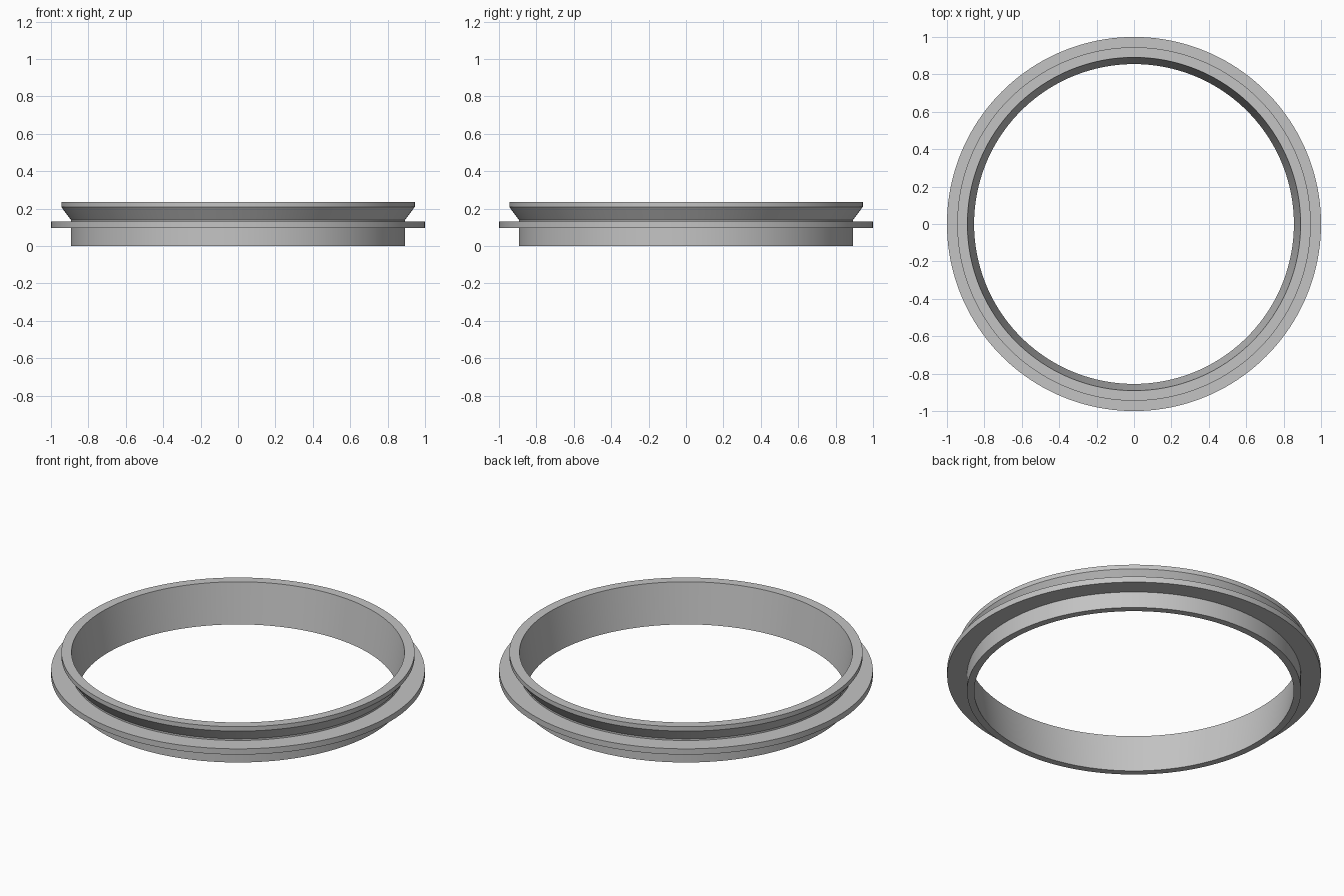
import bpy
import bmesh
import math
from mathutils import Matrix

cube = bpy.data.objects.get("Cube")
if cube:
    bpy.data.objects.remove(cube, do_unlink=True)

SEGMENTS = 160

# One plain grey metal
metal = bpy.data.materials.new("grey_metal")
metal.use_nodes = True
colour = (0.55, 0.55, 0.55, 1)
metal.diffuse_color = colour
metal.node_tree.nodes["Principled BSDF"].inputs["Base Color"].default_value = colour

# Cross-section (radius, height): sleeve, flange, groove, flared lip, tapered bore
profile = [
    (0.855, 0), (0.894, 0), (0.894, 0.096),
    (1, 0.096), (1, 0.13),
    (0.894, 0.13), (0.894, 0.14),
    (0.945, 0.209), (0.945, 0.235),
    (0.891, 0.235),
]


def lathe(name, section):
    """Revolve a closed cross-section around z."""
    bm = bmesh.new()
    rings = []
    for i in range(SEGMENTS):
        turn = Matrix.Rotation(math.tau * i / SEGMENTS, 3, "Z")
        rings.append([bm.verts.new(turn @ bm_point) for bm_point in section])
    count = len(section)
    for i, ring in enumerate(rings):
        following = rings[(i + 1) % SEGMENTS]
        for j in range(count):
            k = (j + 1) % count
            bm.faces.new((ring[j], following[j], following[k], ring[k]))
    bmesh.ops.recalc_face_normals(bm, faces=bm.faces)
    mesh = bpy.data.meshes.new(name)
    bm.to_mesh(mesh)
    bm.free()
    obj = bpy.data.objects.new(name, mesh)
    bpy.context.collection.objects.link(obj)
    return obj


# Flanged ring
ring = lathe("flanged_ring", [Matrix.Translation((r, 0, z)).to_translation() for r, z in profile])
ring.data.materials.append(metal)

# Smooth round walls with crisp rims
bpy.ops.object.select_all(action="DESELECT")
ring.select_set(True)
bpy.context.view_layer.objects.active = ring
bpy.ops.object.shade_smooth_by_angle(angle=math.radians(30))
